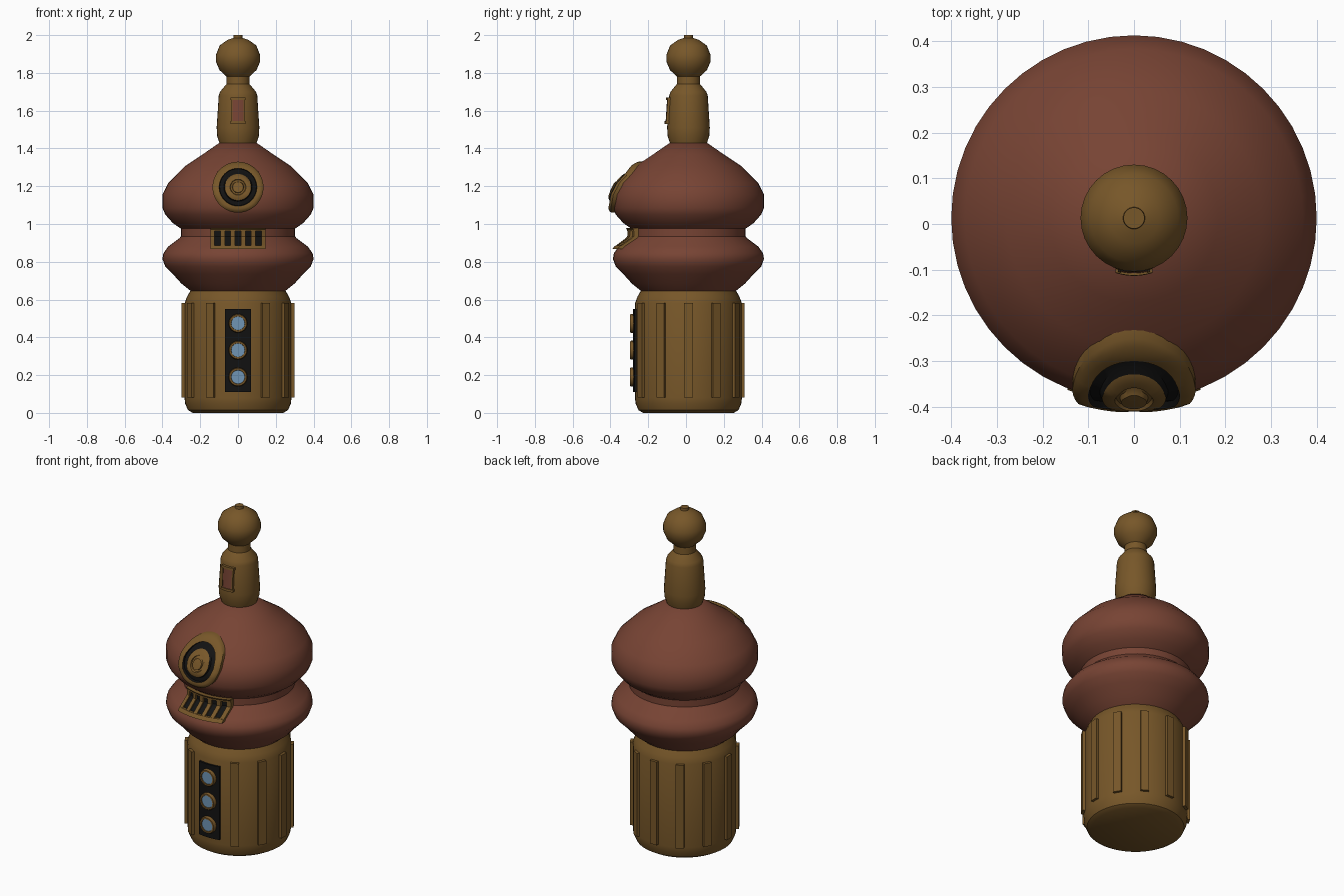
import bpy, bmesh, math
from mathutils import Matrix, Vector

cube = bpy.data.objects.get("Cube")
if cube:
    bpy.data.objects.remove(cube, do_unlink=True)

CY = 0.013  # y of the turning axis


def material(name, rgb):
    m = bpy.data.materials.new(name)
    m.use_nodes = True
    m.diffuse_color = (*rgb, 1)
    m.node_tree.nodes["Principled BSDF"].inputs["Base Color"].default_value = (*rgb, 1)
    return m


BRONZE = material("bronze", (0.185, 0.095, 0.022))
RED = material("brick red", (0.185, 0.057, 0.034))
BLACK = material("black", (0.006, 0.006, 0.006))
BLUE = material("light blue", (0.16, 0.30, 0.46))

# Turned outlines as (radius, height)
BASE = [(0, 0), (0.24, 0), (0.265, 0.015), (0.28, 0.05), (0.283, 0.08), (0.283, 0.58),
        (0.27, 0.615), (0.25, 0.65), (0, 0.65)]
BODY = [(0, 0.645), (0.25, 0.645), (0.3, 0.685), (0.345, 0.735), (0.385, 0.775), (0.4, 0.815),
        (0.395, 0.845), (0.37, 0.88), (0.31, 0.925), (0.302, 0.935), (0.302, 0.975),
        (0.345, 1.005), (0.385, 1.05), (0.4, 1.085), (0.4, 1.155), (0.37, 1.217),
        (0.28, 1.307), (0.185, 1.37), (0.095, 1.432), (0, 1.432)]
NECK = [(0, 1.425), (0.097, 1.425), (0.11, 1.465), (0.113, 1.51), (0.102, 1.68),
        (0.095, 1.70), (0.062, 1.74), (0.06, 1.79), (0, 1.79)]
KNOB = [(0, 1.78), (0.06, 1.78), (0.098, 1.815), (0.117, 1.86), (0.117, 1.895),
        (0.097, 1.945), (0.055, 1.975), (0.024, 1.985), (0.023, 2.0), (0, 2.0)]


def finish(name, bm, mats, angle=35):
    bmesh.ops.recalc_face_normals(bm, faces=bm.faces)
    mesh = bpy.data.meshes.new(name)
    bm.to_mesh(mesh)
    bm.free()
    for m in mats:
        mesh.materials.append(m)
    mesh.shade_smooth()
    mesh.set_sharp_from_angle(angle=math.radians(angle))
    obj = bpy.data.objects.new(name, mesh)
    bpy.context.collection.objects.link(obj)
    return obj


def lathe(name, outline, mats, segments=48, matrix=None, rule=None):
    bm = bmesh.new()
    vs = [bm.verts.new((r, 0, z)) for r, z in outline]
    es = [bm.edges.new(pair) for pair in zip(vs, vs[1:])]
    bmesh.ops.spin(bm, geom=vs + es, axis=(0, 0, 1), cent=(0, 0, 0),
                   angle=math.tau, steps=segments, use_duplicate=False)
    bmesh.ops.remove_doubles(bm, verts=bm.verts, dist=0.0001)
    if rule:
        for f in bm.faces:
            f.material_index = rule(f)
    bm.transform(matrix or Matrix.Translation((0, CY, 0)))
    return finish(name, bm, mats)


def on_surface(outline, x, z, lift):
    """Point on the front of a turned outline, raised by lift."""
    r = outline[-2][0]
    for (r0, z0), (r1, z1) in zip(outline, outline[1:]):
        if z0 < z1 and z0 <= z <= z1:
            r = r0 + (r1 - r0) * (z - z0) / (z1 - z0)
            break
    r += lift
    return Vector((x, CY - math.sqrt(max(r * r - x * x, 0)), z))


def wrapped_plate(name, outline, x, z, half_w, half_h, lift, mat, nx=6, nz=6):
    bm = bmesh.new()
    bmesh.ops.create_grid(bm, x_segments=nx, y_segments=nz, size=1)
    geom = bmesh.ops.extrude_face_region(bm, geom=bm.faces[:])["geom"]
    outer = {g for g in geom if isinstance(g, bmesh.types.BMVert)}
    for v in bm.verts:
        v.co = on_surface(outline, x + v.co.x * half_w, z + v.co.y * half_h,
                          lift if v in outer else -0.01)
    return finish(name, bm, [mat])


# Turned main parts
lathe("base", BASE, [BRONZE])
lathe("body", BODY, [RED])
lathe("neck", NECK, [BRONZE], 32)
lathe("knob", KNOB, [BRONZE], 32)

# Raised ribs around the base, leaving the front free for the light panel
for i in range(1, 12):
    bm = bmesh.new()
    bmesh.ops.create_cube(bm, size=1)
    bm.transform(Matrix.Translation((0, CY, 0.332))
                 @ Matrix.Rotation(math.tau * i / 12, 4, "Z")
                 @ Matrix.Translation((0, -0.283, 0))
                 @ Matrix.Diagonal((0.046, 0.03, 0.5, 1)))
    finish(f"base_rib_{i}", bm, [BRONZE])

# Light panel with three lamps
wrapped_plate("light_panel", BASE, 0, 0.331, 0.068, 0.22, 0.011, BLACK, nz=1)
LAMP = [(0, -0.02), (0.05, -0.02), (0.05, 0.014), (0.046, 0.02), (0.037, 0.02),
        (0.036, 0.014), (0, 0.014)]
for i, z in enumerate((0.19, 0.332, 0.474)):
    lathe(f"lamp_{i + 1}", LAMP, [BRONZE, BLUE], 24,
          Matrix.Translation((0, -0.277, z)) @ Matrix.Rotation(math.pi / 2, 4, "X"),
          lambda f: int(f.calc_center_median().z > 0.0135
                        and f.calc_center_median().xy.length < 0.03))

# Vent in the waist: dark backing, outer frame and bars
wrapped_plate("vent_backing", BODY, 0, 0.924, 0.14, 0.05, 0.01, BLACK, nz=10)
for side, z in (("top", 0.971), ("bottom", 0.876)):
    wrapped_plate(f"vent_{side}_rail", BODY, 0, z, 0.146, 0.009, 0.024, BRONZE, 10, 2)
for i in range(6):
    x = (i - 2.5) * 0.054
    wrapped_plate(f"vent_bar_{i + 1}", BODY, x, 0.924, 0.0115, 0.052, 0.022, BRONZE, 1, 10)

# Round emblem bent to the body, as rings of (radius, lift, material of band inside it)
RINGS = [(0.135, -0.01, 0), (0.135, 0.019, 0), (0.128, 0.025, 0), (0.115, 0.026, 0),
         (0.1, 0.022, 1), (0.097, 0.008, 1), (0.075, 0.008, 1), (0.07, 0.02, 0),
         (0.055, 0.024, 0), (0.042, 0.022, 0), (0.039, 0.014, 0), (0.031, 0.014, 0),
         (0.028, 0.024, 0), (0.012, 0.025, 0)]
SEG = 40
bm = bmesh.new()
loops = []
for r, lift, _ in RINGS:
    angles = [math.tau * k / SEG for k in range(SEG)]
    loops.append([bm.verts.new(on_surface(BODY, r * math.cos(a), 1.195 + r * math.sin(a), lift))
                  for a in angles])
for (_, _, mat), a, b in zip(RINGS, loops, loops[1:]):
    for k in range(SEG):
        n = (k + 1) % SEG
        bm.faces.new((a[k], a[n], b[n], b[k])).material_index = mat
bm.faces.new(loops[-1])
finish("emblem", bm, [BRONZE, BLACK])

# Small badge on the neck with end bars
wrapped_plate("neck_badge", NECK, 0, 1.6, 0.031, 0.064, 0.01, RED, nz=2)
for side, z in (("top", 1.664), ("bottom", 1.537)):
    wrapped_plate(f"badge_{side}_bar", NECK, 0, z, 0.04, 0.007, 0.015, BRONZE, nz=1)
for side, x in (("left", 0.032), ("right", -0.032)):
    wrapped_plate(f"badge_{side}_edge", NECK, x, 1.6, 0.003, 0.064, 0.012, BRONZE, 1, 1)
